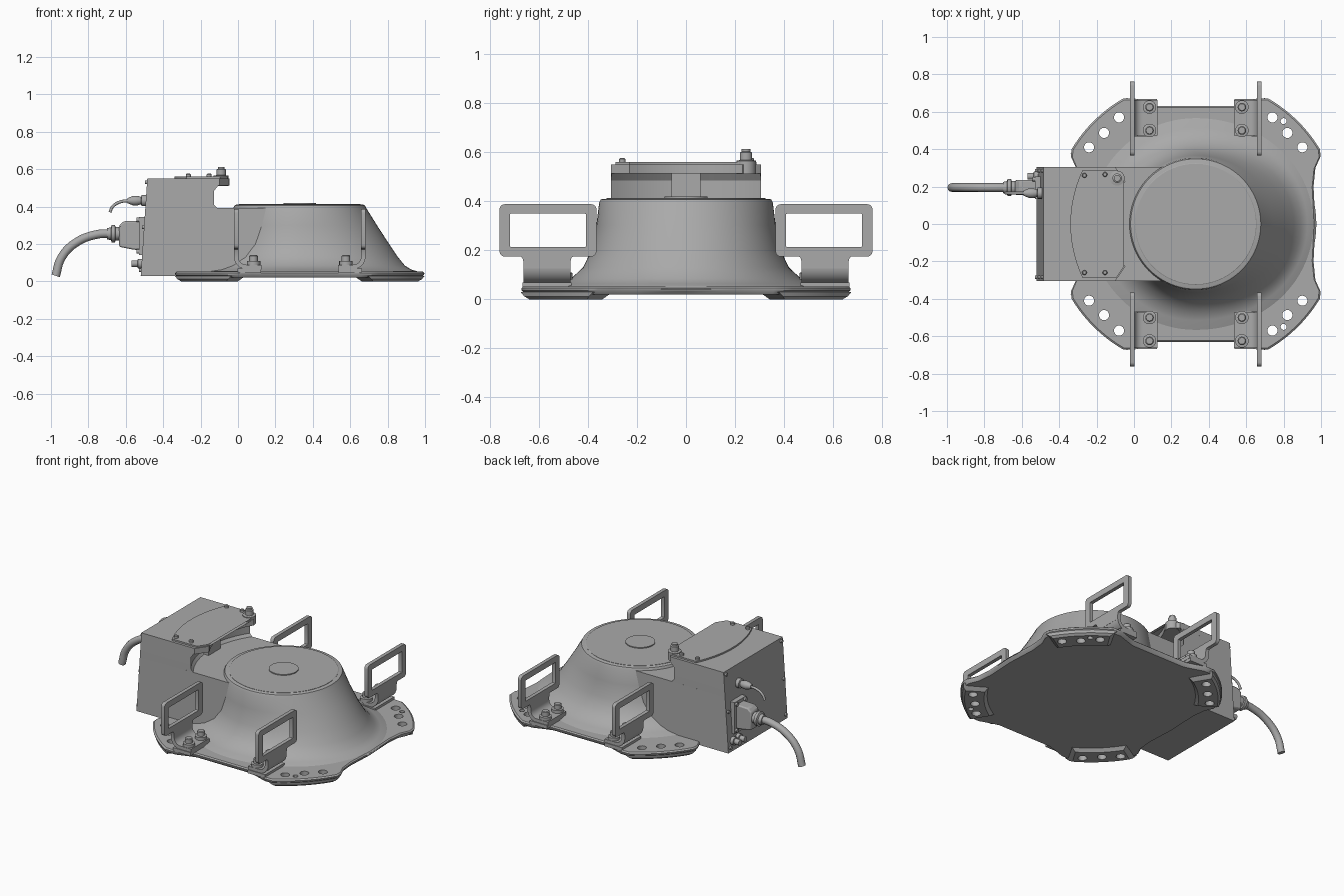
import bpy
import bmesh
from math import sin, cos, radians, pi
from mathutils import Vector

cube = bpy.data.objects.get("Cube")
if cube:
    bpy.data.objects.remove(cube, do_unlink=True)

CX = 0.33          # axis of the round housing
SIDE = 0.305       # half width of the rear box

grey = bpy.data.materials.new("light_grey_metal")
grey.use_nodes = True
grey.diffuse_color = (0.4, 0.4, 0.4, 1)
grey.node_tree.nodes["Principled BSDF"].inputs["Base Color"].default_value = (0.4, 0.4, 0.4, 1)


def finish(name, bm):
    bmesh.ops.recalc_face_normals(bm, faces=bm.faces)
    mesh = bpy.data.meshes.new(name)
    bm.to_mesh(mesh)
    bm.free()
    mesh.materials.append(grey)
    ob = bpy.data.objects.new(name, mesh)
    bpy.context.collection.objects.link(ob)
    return ob


def add_loft(bm, rings, closed=False):
    """Skin equal-length rings; cap the ends, or join last to first."""
    rows = [[bm.verts.new(p) for p in ring] for ring in rings]
    n = len(rows[0])
    pairs = list(zip(rows, rows[1:])) + ([(rows[-1], rows[0])] if closed else [])
    for a, b in pairs:
        for i in range(n):
            j = (i + 1) % n
            bm.faces.new((a[i], a[j], b[j], b[i]))
    if not closed:
        bm.faces.new(rows[0])
        bm.faces.new(rows[-1])


def loft(name, rings, closed=False):
    bm = bmesh.new()
    add_loft(bm, rings, closed)
    return finish(name, bm)


def flat(points, z):
    return [(x, y, z) for x, y in points]


def turned_rings(profile, origin, axis=(0, 0, 1), sides=24):
    """Rings for a lathe shape; profile is (radius, distance along axis)."""
    q = Vector((0, 0, 1)).rotation_difference(Vector(axis))
    o = Vector(origin)
    return [[o + q @ Vector((r * cos(2 * pi * i / sides), r * sin(2 * pi * i / sides), h))
             for i in range(sides)] for r, h in profile]


def turned(name, profile, origin, axis=(0, 0, 1), sides=24):
    return loft(name, turned_rings(profile, origin, axis, sides))


def arc(r, a0, a1, n=12, cx=CX, cy=0):
    return [(cx + r * cos(radians(a0 + (a1 - a0) * i / n)),
             cy + r * sin(radians(a0 + (a1 - a0) * i / n))) for i in range(n + 1)]


def block(name, x0, x1, y0, y1, z0, z1):
    base = [(x0, y0), (x1, y0), (x1, y1), (x0, y1)]
    return loft(name, [flat(base, z0), flat(base, z1)])


def bevel(ob, width):
    mod = ob.modifiers.new("soft_edges", 'BEVEL')
    mod.width, mod.segments, mod.limit_method = width, 2, 'ANGLE'


# Hole cutters through the four mounting corners
holes = bmesh.new()
for sx in (-1, 1):
    for sy in (-1, 1):
        spots = [(0.41, 0.57, 0.027), (0.49, 0.487, 0.027), (0.57, 0.41, 0.027)]
        if sx > 0:
            spots.append((0.47, 0.55, 0.016))
        for x, y, r in spots:
            add_loft(holes, turned_rings([(r, -0.1), (r, 0.1)], (CX + sx * x, sy * y, 0)))
cutter = finish("hole_cutters", holes)
cutter.hide_render = True
cutter.hide_viewport = True


def drill(ob):
    mod = ob.modifiers.new("holes", 'BOOLEAN')
    mod.operation, mod.solver, mod.object = 'DIFFERENCE', 'EXACT', cutter


# Base plate: one quarter outline, mirrored both ways
quarter = [(0.64, 0), (0.63, 0.2), (0.64, 0.3), (0.667, 0.36)]
quarter += arc(0.775, 31, 60, 10, 0) + [(0.33, 0.672), (0.25, 0.645), (0.2, 0.63)]
outline = quarter + [(-x, y) for x, y in reversed(quarter)]
outline += [(-x, -y) for x, y in quarter[1:]] + [(x, -y) for x, y in reversed(quarter[1:])]
plate = loft("base_plate", [flat([(CX + x * s, y * s) for x, y in outline], z)
                            for z, s in ((0.02, 0.975), (0.035, 0.997), (0.045, 1.0), (0.052, 0.988))])
drill(plate)

# Raised feet under the corners
for i, a in enumerate((45.5, 134.5, 225.5, 314.5)):
    rings = []
    for z, r0, r1, h in ((0, 0.635, 0.75, 13), (0.012, 0.625, 0.764, 14.3), (0.03, 0.605, 0.768, 16)):
        rings.append(flat(arc(r1, a - h, a + h) + arc(r0, a + h, a - h), z))
    drill(loft(f"corner_foot_{i + 1}", rings))

# Flared round housing, stretched toward +x
profile = [(0.04, 0.59, 0.645), (0.055, 0.56, 0.625), (0.063, 0.515, 0.597), (0.085, 0.468, 0.562),
           (0.13, 0.42, 0.525), (0.2, 0.386, 0.478), (0.3, 0.366, 0.413), (0.395, 0.354, 0.354),
           (0.407, 0.348, 0.348), (0.41, 0.34, 0.34)]
rings = []
for z, side, front in profile:
    ring = []
    for i in range(96):
        a = 2 * pi * i / 96
        r = side + (front - side) * max(0, cos(a)) ** 2
        ring.append((CX + r * cos(a), r * sin(a), z))
    rings.append(ring)
loft("flared_housing", rings)
turned("housing_cover", [(0.325, 0.4), (0.325, 0.412), (0.322, 0.414)], (CX, 0, 0), sides=64)
turned("cover_centre_disc", [(0.088, 0.4), (0.088, 0.42)], (CX, 0, 0), sides=48)


# Rear box: back wall leans inward toward the top
def back(z):
    return -0.52 + 0.035 * (z - 0.03) / 0.52


loft("rear_box_lower", [flat([(back(z), -SIDE), (0.2, -SIDE), (0.2, SIDE), (back(z), SIDE)], z)
                        for z in (0.03, 0.392)])
loft("rear_box_recess", [flat([(back(z), -SIDE)] + arc(r, 180 + a, 180 - a, 24) + [(back(z), SIDE)], z)
                         for z, r, a in ((0.385, 0.53, 35.1), (0.41, 0.55, 33.7),
                                         (0.485, 0.55, 33.7), (0.515, 0.53, 35.1))])
loft("rear_box_top", [flat([(back(z), -SIDE), (-0.1, -SIDE), (-0.048, -0.23)] + arc(0.44, 211.5, 148.5, 24)
                           + [(-0.048, 0.23), (-0.1, SIDE), (back(z), SIDE)], z) for z in (0.512, 0.55)])
block("recess_rib", -0.26, -0.17, -0.06, 0.06, 0.39, 0.515)
lid = arc(0.67, 154.5, 205.5, 24) + [(-0.095, -0.288), (-0.055, -0.228)]
lid += arc(0.448, 211, 149, 24) + [(-0.055, 0.228), (-0.095, 0.288)]
loft("curved_lid", [flat(lid, 0.545), flat(lid, 0.56)])
for i, (x, y) in enumerate(((-0.265, 0.26), (-0.155, 0.265), (-0.265, -0.26), (-0.155, -0.26))):
    turned(f"lid_screw_{i + 1}", [(0.013, 0.55), (0.013, 0.572), (0.009, 0.576)], (x, y, 0), sides=12)
turned("lid_knob", [(0.04, 0.51), (0.04, 0.565), (0.025, 0.568), (0.025, 0.598), (0.018, 0.602), (0.018, 0.613)],
       (-0.09, 0.245, 0))


# Lifting handles, one per corner
def rounded(w, h, r):
    pts = []
    for sx, sy, a in ((1, 1, 0), (-1, 1, 90), (-1, -1, 180), (1, -1, 270)):
        pts += arc(r, a, a + 90, 4, 0.563 + sx * (w - r), 0.281 + sy * (h - r))
    return pts


T = 0.012
bend = [(0, 0.18)] + arc(0.055, 180, 270, 6, 0.055, 0.132) + [(0.135, 0.077)]
for sx in (-1, 1):
    for sy in (-1, 1):
        tag = ("right" if sx < 0 else "left") + ("_front" if sy < 0 else "_back")

        def place(u, y, z):
            """u runs from the handle wall toward the middle of the model."""
            return (CX + sx * (0.34 - u), sy * y, z)

        outer, inner = rounded(0.198, 0.107, 0.022), rounded(0.155, 0.068, 0.004)
        loft(f"handle_frame_{tag}", [[place(u, y, z) for y, z in pts] for pts, u in
                                     ((outer, -T), (outer, T), (inner, T), (inner, -T))], closed=True)
        neck = [(0.45, 0.18), (0.467, 0.17), (0.472, 0.15), (0.472, 0.125),
                (0.662, 0.125), (0.662, 0.15), (0.668, 0.17), (0.685, 0.18)]
        loft(f"handle_neck_{tag}", [[place(u, y, z) for y, z in neck] for u in (-T, T)])
        # Bent strip: offset the centre line to both sides
        near, far = [], []
        for i, p in enumerate(bend):
            a, b = Vector(bend[max(i - 1, 0)]), Vector(bend[min(i + 1, len(bend) - 1)])
            d = (b - a).normalized()
            n = Vector((-d.y, d.x)) * T
            near.append(Vector(p) + n)
            far.append(Vector(p) - n)
        strip = near + far[::-1]
        loft(f"handle_bracket_{tag}", [[place(p.x, y, p.y) for p in strip] for y in (0.472, 0.662)])
        x, y = CX + sx * 0.27, sy * 0.567
        block(f"handle_pad_{tag}", x - 0.063, x + 0.063, y - 0.1, y + 0.1, 0.045, 0.068)
        for j, yb in enumerate((0.5, 0.625)):
            turned(f"handle_bolt_{tag}_{j + 1}",
                   [(0.036, 0.08), (0.036, 0.108), (0.023, 0.11), (0.023, 0.136), (0.018, 0.14)],
                   (CX + sx * 0.247, sy * yb, 0), sides=16)


# Cables and connectors on the back wall
def cable(name, points, radius):
    curve = bpy.data.curves.new(name, 'CURVE')
    curve.dimensions = '3D'
    curve.bevel_depth, curve.bevel_resolution = radius, 4
    curve.use_fill_caps = True
    spline = curve.splines.new('BEZIER')
    spline.bezier_points.add(len(points) - 1)
    for bp, co in zip(spline.bezier_points, points):
        bp.co = co
        bp.handle_left_type = bp.handle_right_type = 'AUTO'
    curve.materials.append(grey)
    ob = bpy.data.objects.new(name, curve)
    bpy.context.collection.objects.link(ob)


BACKWARD = (-1, 0, 0)
cable("main_cable", [(x, 0.195, z) for x, z in
                     ((-0.66, 0.255), (-0.75, 0.252), (-0.87, 0.205), (-0.945, 0.125), (-0.975, 0.03))], 0.023)
turned("main_gland", [(0.036, 0), (0.036, 0.03), (0.046, 0.032), (0.046, 0.05), (0.034, 0.055), (0.03, 0.075)],
       (-0.625, 0.195, 0.255), BACKWARD, 16)
hood = [(-0.5, 0.165), (-0.56, 0.17), (-0.635, 0.185), (-0.635, 0.3), (-0.61, 0.322), (-0.5, 0.325)]
bevel(loft("main_connector", [[(x, y, z) for x, z in hood] for y in (0.155, 0.235)]), 0.008)
block("connector_flange", -0.53, -0.49, 0.135, 0.255, 0.14, 0.345)
for i, (y, z) in enumerate(((0.15, 0.16), (0.24, 0.16), (0.15, 0.33), (0.24, 0.33))):
    turned(f"flange_screw_{i + 1}", [(0.012, 0), (0.012, 0.022)], (-0.52, y, z), BACKWARD, 12)
turned("small_connector", [(0.03, 0), (0.03, 0.025), (0.02, 0.028), (0.026, 0.05), (0.026, 0.07), (0.014, 0.1)],
       (-0.49, 0.165, 0.432), BACKWARD, 16)
cable("small_cable", [(x, 0.165, z) for x, z in
                      ((-0.57, 0.432), (-0.63, 0.425), (-0.67, 0.4), (-0.685, 0.37))], 0.008)
for i, y in enumerate((0.2, 0.255)):
    turned(f"lower_port_{i + 1}", [(0.026, 0), (0.026, 0.025), (0.018, 0.027), (0.018, 0.06)],
           (-0.51, y, 0.095), BACKWARD, 16)
for i, (y, z) in enumerate((y, z) for y in (-0.285, 0.285) for z in (0.06, 0.29, 0.53)):
    turned(f"back_screw_{i + 1}", [(0.01, 0), (0.01, 0.014)], (back(z) + 0.003, y, z), BACKWARD, 12)

# Smooth shading with sharp edges kept
bpy.ops.object.select_all(action='DESELECT')
for ob in bpy.context.scene.objects:
    if ob.type == 'MESH' and ob is not cutter and ob.data.materials[:] == [grey]:
        ob.select_set(True)
        bpy.context.view_layer.objects.active = ob
bpy.ops.object.shade_smooth_by_angle(angle=radians(32))
